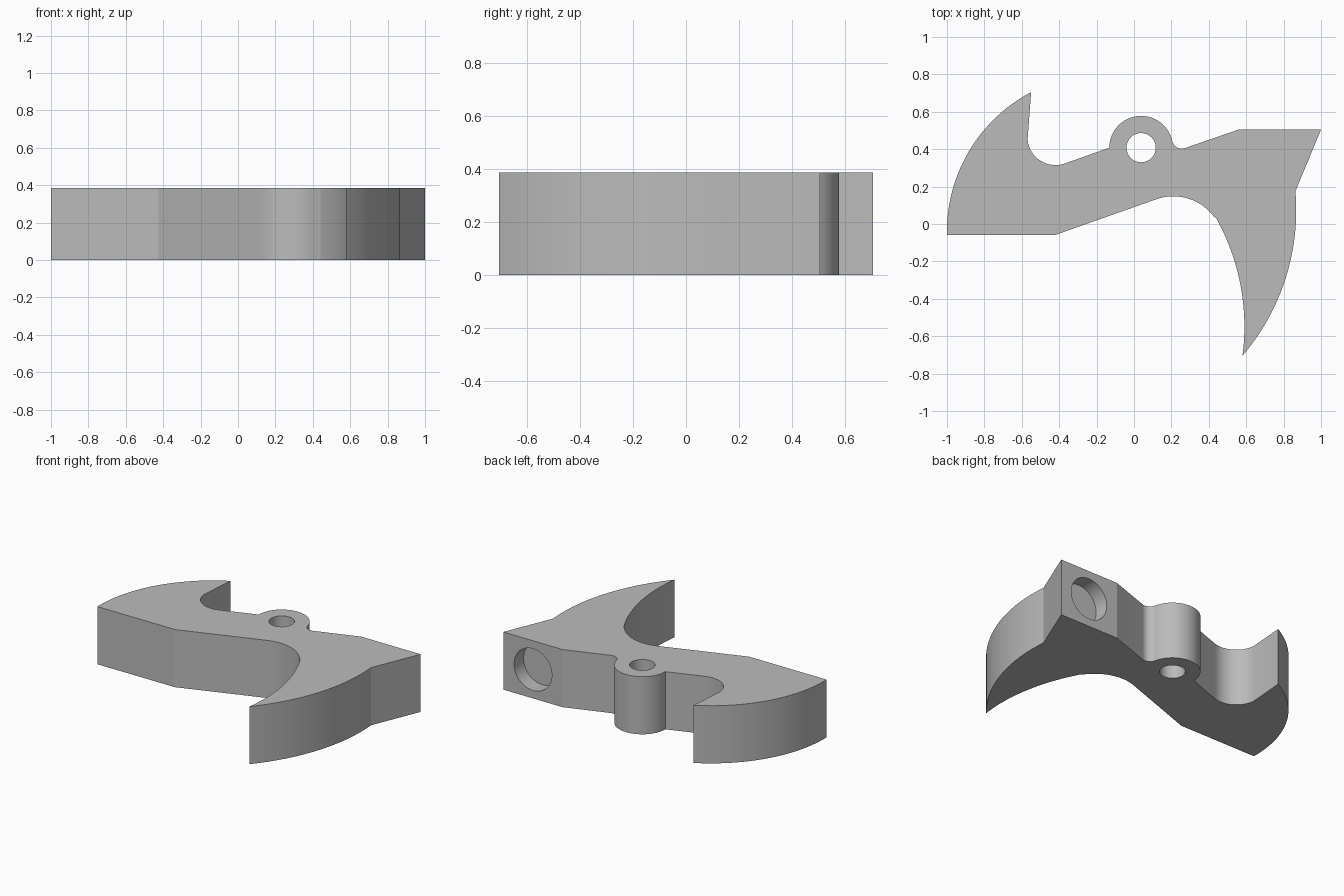
import bpy, bmesh
from math import sin, cos, atan2, radians, pi
from mathutils import Vector

cube = bpy.data.objects.get("Cube")
if cube:
    bpy.data.objects.remove(cube, do_unlink=True)

HEIGHT = 0.386


def arc(cx, cy, r, start, end, steps=16):
    """Points on a circle between two angles in degrees."""
    angles = [radians(start + (end - start) * i / steps) for i in range(steps + 1)]
    return [(cx + r * cos(a), cy + r * sin(a)) for a in angles]


def bow(a, m, b, steps=24):
    """Circular arc from a to b passing through m."""
    a, m, b = Vector(a), Vector(m), Vector(b)
    u, v = m - a, b - a
    d = 2 * (u.x * v.y - u.y * v.x)
    c = a + Vector((v.y * u.length_squared - u.y * v.length_squared,
                    u.x * v.length_squared - v.x * u.length_squared)) / d
    start = atan2(a.y - c.y, a.x - c.x)
    sweep = atan2(b.y - c.y, b.x - c.x) - start
    sweep = (sweep + pi) % (2 * pi) - pi
    r = (a - c).length
    return [(c.x + r * cos(start + sweep * i / steps),
             c.y + r * sin(start + sweep * i / steps)) for i in range(steps + 1)]


def cylinder_cutter(name, radius, depth, location, rotation=(0, 0, 0)):
    bpy.ops.mesh.primitive_cylinder_add(vertices=64, radius=radius, depth=depth,
                                        location=location, rotation=rotation)
    cutter = bpy.context.object
    cutter.name = name
    cutter.hide_render = True
    return cutter


# Outline, counter-clockwise from the blunt left corner
outline = [(-0.425, -0.06)]
outline += arc(0.21, -0.124, 0.272, 109, 37)                        # front hollow
outline += bow((0.44, 0.03), (0.568, -0.32), (0.58, -0.705))        # inner claw edge
outline += bow((0.58, -0.705), (0.79, -0.35), (0.863, 0.175))[1:]   # outer claw edge
outline += [(1.0, 0.505), (0.56, 0.505)]                            # end block
outline += arc(0.255, 0.455, 0.052, 289, 192, 10)                   # boss fillet
outline += arc(0.038, 0.408, 0.17, 12, 180, 32)[1:]                 # pivot boss
outline += arc(-0.42, 0.465, 0.15, 289, 186)                        # back hollow
outline += bow((-0.55, 0.705), (-0.885, 0.385), (-1.0, -0.06))      # back blade edge

# Body
bm = bmesh.new()
base = bm.faces.new([bm.verts.new((x, y, 0)) for x, y in outline])
top = bmesh.ops.extrude_face_region(bm, geom=[base])["geom"]
bmesh.ops.translate(bm, vec=(0, 0, HEIGHT),
                    verts=[g for g in top if isinstance(g, bmesh.types.BMVert)])
bmesh.ops.recalc_face_normals(bm, faces=bm.faces)
mesh = bpy.data.meshes.new("lever_body")
bm.to_mesh(mesh)
bm.free()
body = bpy.data.objects.new("lever_body", mesh)
bpy.context.collection.objects.link(body)

# Pivot hole and shallow round pocket in the back of the end block
cutters = [
    cylinder_cutter("pivot_hole", 0.078, 1, (0.038, 0.408, HEIGHT / 2)),
    cylinder_cutter("round_pocket", 0.14, 0.2, (0.78, 0.505, HEIGHT / 2), (pi / 2, 0, 0)),
]
bpy.ops.object.select_all(action='DESELECT')
body.select_set(True)
bpy.context.view_layer.objects.active = body
for cutter in cutters:
    mod = body.modifiers.new(cutter.name, 'BOOLEAN')
    mod.operation = 'DIFFERENCE'
    mod.solver = 'EXACT'
    mod.object = cutter
    bpy.ops.object.modifier_apply(modifier=mod.name)
for cutter in cutters:
    bpy.data.objects.remove(cutter, do_unlink=True)

# Material
grey = bpy.data.materials.new("plain_grey")
grey.use_nodes = True
colour = (0.5, 0.5, 0.5, 1)
grey.diffuse_color = colour
grey.node_tree.nodes["Principled BSDF"].inputs["Base Color"].default_value = colour
body.data.materials.clear()
body.data.materials.append(grey)
for face in body.data.polygons:
    face.material_index = 0

bpy.ops.object.shade_smooth_by_angle(angle=radians(15))
